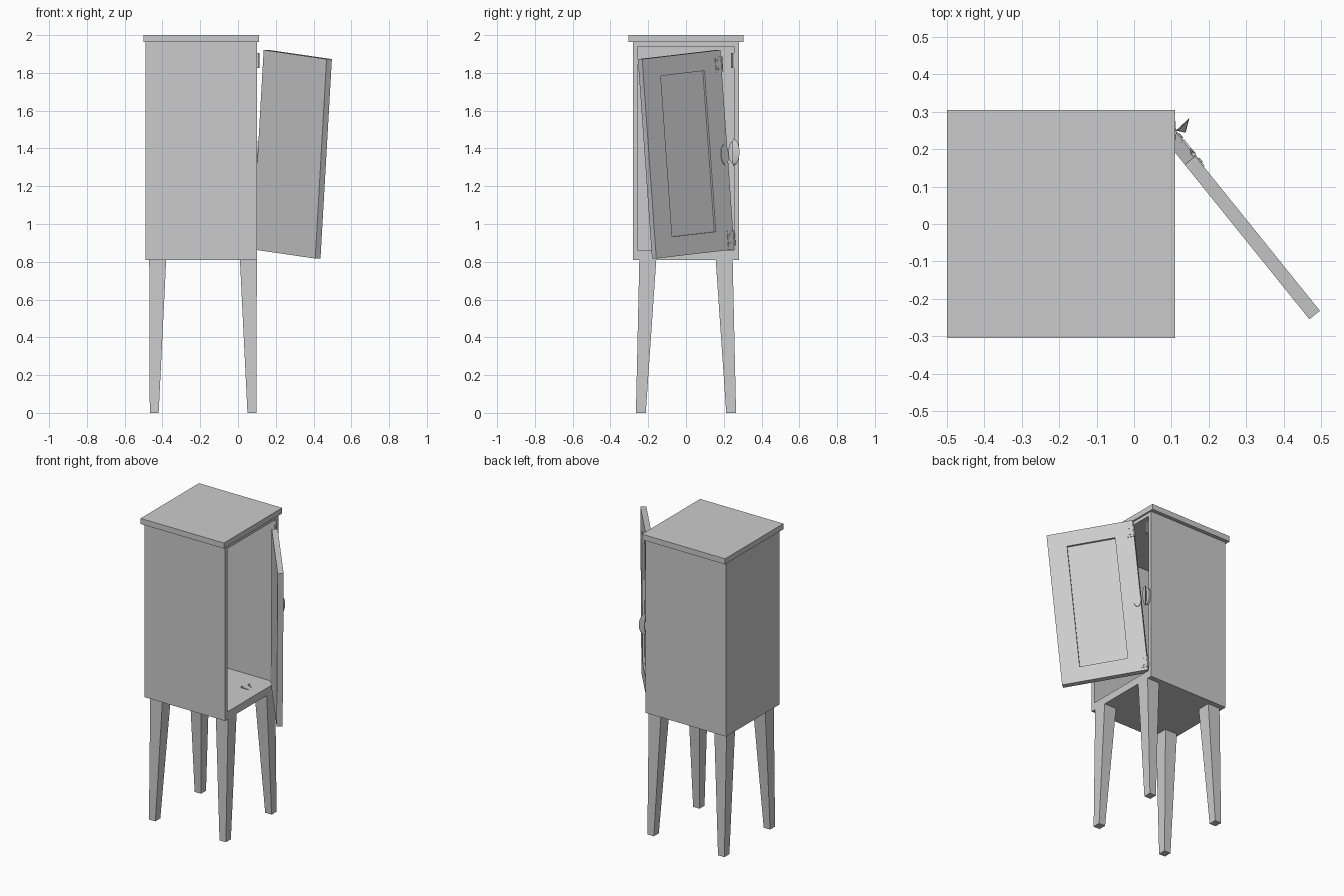
import bpy, bmesh, math
from mathutils import Matrix, Vector

if "Cube" in bpy.data.objects:
    bpy.data.objects.remove(bpy.data.objects["Cube"])


def finish(name, bm, matrix=None):
    bmesh.ops.recalc_face_normals(bm, faces=bm.faces)
    me = bpy.data.meshes.new(name)
    bm.to_mesh(me)
    bm.free()
    ob = bpy.data.objects.new(name, me)
    bpy.context.collection.objects.link(ob)
    if matrix is not None:
        ob.matrix_world = matrix
    return ob


def box_bm(lo, hi):
    bm = bmesh.new()
    bmesh.ops.create_cube(bm, size=1)
    for v in bm.verts:
        v.co = Vector([lo[i] if v.co[i] < 0 else hi[i] for i in range(3)])
    return bm


def recess(bm, axis, lo, hi, depth):
    """Sink a rectangle into the + side of a box along the given axis."""
    face = max(bm.faces, key=lambda f: f.calc_center_median()[axis])
    mid = face.calc_center_median()
    bmesh.ops.inset_individual(bm, faces=[face], thickness=0.01)
    others = [i for i in range(3) if i != axis]
    for v in face.verts:
        for k, i in enumerate(others):
            v.co[i] = lo[k] if v.co[i] < mid[i] else hi[k]
    new = bmesh.ops.extrude_discrete_faces(bm, faces=[face])['faces'][0]
    for v in new.verts:
        v.co[axis] -= depth


def box(name, lo, hi, matrix=None):
    return finish(name, box_bm(lo, hi), matrix)


def rod(name, a, b, r1, r2=None, sides=10, matrix=None):
    a, b = Vector(a), Vector(b)
    bm = bmesh.new()
    rot = (b - a).to_track_quat('Z', 'Y').to_matrix().to_4x4()
    bmesh.ops.create_cone(bm, cap_ends=True, segments=sides, radius1=r1,
                          radius2=r1 if r2 is None else r2, depth=(b - a).length,
                          matrix=Matrix.Translation((a + b) / 2) @ rot)
    return finish(name, bm, matrix)


# Hollow cabinet, open on the +x side
bm = box_bm((-0.49, -0.28, 0.81), (0.10, 0.28, 1.965))
recess(bm, 0, (-0.255, 0.86), (0.255, 1.94), 0.565)
finish("cabinet_body", bm)
box("cabinet_top", (-0.50, -0.305, 1.963), (0.11, 0.305, 2.0))

# Four tapered, slightly splayed legs, mirrored about the cabinet middle
CX = -0.185
for sx, xn in ((-1, "left"), (1, "right")):
    for sy, yn in ((-1, "front"), (1, "back")):
        bm = box_bm((0.195, 0.157, 0), (0.285, 0.247, 0.815))
        for v in bm.verts:
            if v.co.z < 0.1:
                v.co.x = 0.235 if v.co.x < 0.24 else 0.282
                v.co.y = 0.213 if v.co.y < 0.2 else 0.265
            v.co.x = CX + sx * v.co.x
            v.co.y *= sy
        finish(f"{yn}_{xn}_leg", bm)

# Sagging door: local x = width from hinge, y = outward, z = height
W, T, H = 0.533, 0.036, 1.06
tilt = math.radians(5.2)
h = Vector((0.627, -0.778, 0)).normalized()
up = Vector((0, 0, 1))
U = h * math.cos(tilt) - up * math.sin(tilt)
V = h * math.sin(tilt) + up * math.cos(tilt)
N = up.cross(h)
origin = Vector((0.497, -0.232, 1.873)) - U * W - N * T - V * H
D = Matrix((U, N, V)).transposed().to_4x4()
D.translation = origin
bm = box_bm((0, 0, 0), (W, T, H))
recess(bm, 1, (0.117, 0.105), (0.415, 0.96), 0.013)
finish("door", bm, D)

# Hinge leaves and barrels on the door
for z, n in ((0.06, "lower"), (0.985, "upper")):
    box(f"{n}_door_hinge_leaf", (0.0, T - 0.002, z - 0.04), (0.04, T + 0.003, z + 0.04), D)
    rod(f"{n}_door_hinge_barrel", (-0.003, T, z - 0.04), (-0.003, T, z + 0.04), 0.006, matrix=D)
    for dz in (-0.022, 0.022):
        rod(f"{n}_hinge_screw", (0.024, T, z + dz), (0.024, T + 0.006, z + dz), 0.006, sides=8, matrix=D)

# Torn-off upper hinge leaf left on the cabinet
box("cabinet_hinge_leaf", (0.098, 0.237, 1.825), (0.104, 0.254, 1.905))
rod("cabinet_hinge_barrel", (0.108, 0.243, 1.825), (0.108, 0.243, 1.905), 0.006)


# Oval plates and flared pull at mid height
def oval(name, r, depth, centre, rot, sides=16, flare=1.0):
    bm = bmesh.new()
    bmesh.ops.create_cone(bm, cap_ends=True, segments=sides, radius1=1, radius2=flare, depth=1)
    bmesh.ops.transform(bm, verts=bm.verts, matrix=Matrix.Diagonal((r[0], r[1], depth, 1)))
    return finish(name, bm, Matrix.Translation(centre) @ rot)


face_x = Matrix.Rotation(math.pi / 2, 4, 'Y')
oval("latch_plate", (0.058, 0.026), 0.012, (0.105, 0.25, 1.38), face_x)
bm = bmesh.new()
ring = [(0.112, 0.25), (0.138, 0.244), (0.148, 0.283)]
n = 10
rows = []
for i in range(n + 1):
    t = -1 + 2 * i / n
    s = max(0.08, math.sqrt(1 - t * t))
    rows.append([bm.verts.new((0.118 + (x - 0.118) * s, 0.25 + (y - 0.25) * s, 1.38 + 0.072 * t))
                 for x, y in ring])
for a, b in zip(rows, rows[1:]):
    for j in range(3):
        k = (j + 1) % 3
        bm.faces.new((a[j], a[k], b[k], b[j]))
bm.faces.new(rows[0])
bm.faces.new(rows[-1])
finish("latch_pull", bm)
keyhole = D @ Matrix.Translation((0.022, T, 0.505)) @ Matrix.Rotation(-math.pi / 2, 4, 'X')
oval("door_latch_plate", (0.025, 0.055), 0.01, (0, 0, 0), keyhole)

# Loose screws on the cabinet floor
for i, (a, b) in enumerate((((-0.02, 0.075), (0.035, 0.068)), ((0.0, 0.12), (0.03, 0.105)))):
    rod(f"loose_screw_{i}", (*a, 0.864), (*b, 0.864), 0.004, 0.001, 8)
    d = (Vector(b) - Vector(a)).normalized() * 0.005
    rod(f"loose_screw_head_{i}", (a[0] - d.x, a[1] - d.y, 0.866), (*a, 0.866), 0.007, 0.004, 8)
